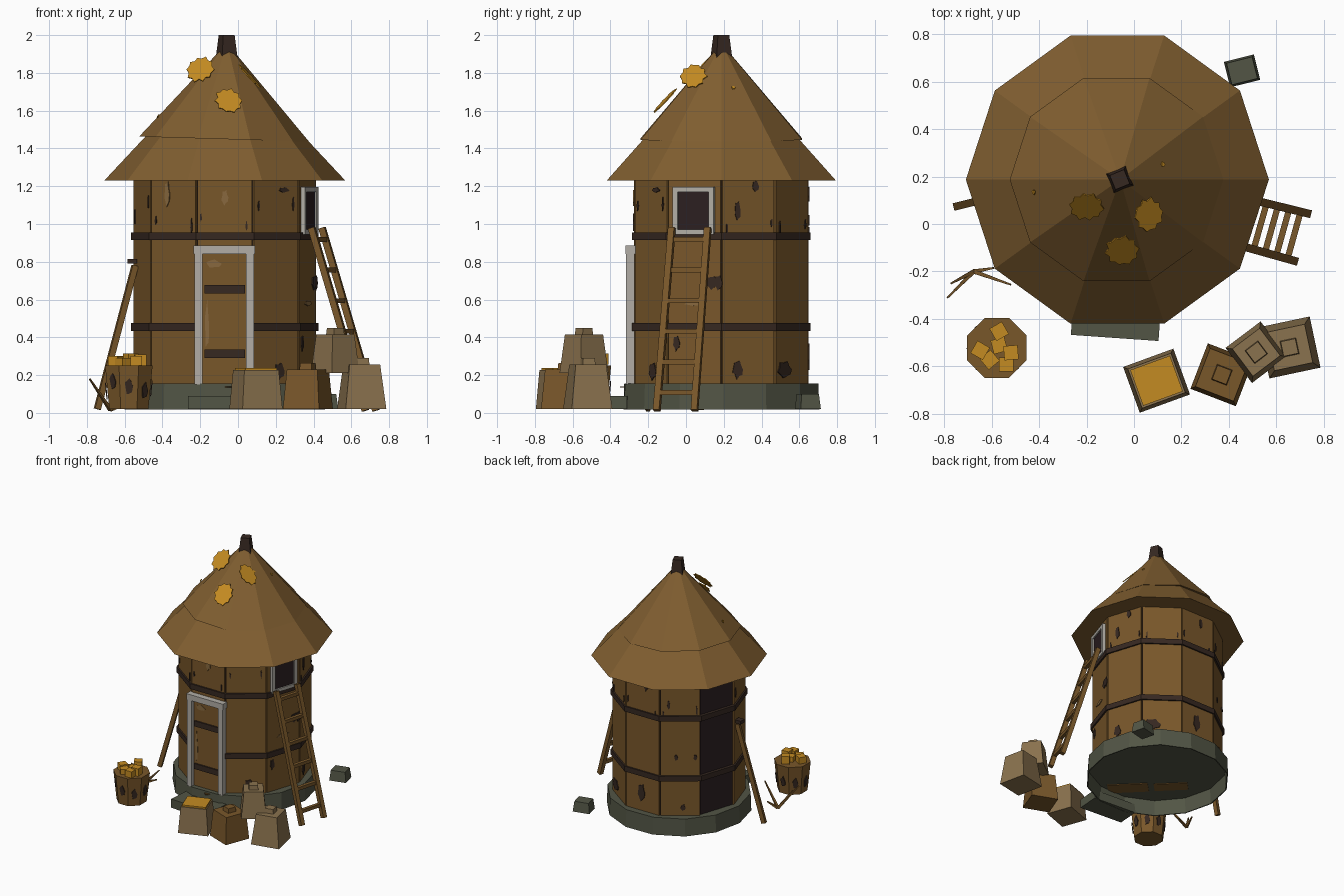
import bpy, bmesh, math, random
from mathutils import Vector, Matrix

random.seed(4)
if "Cube" in bpy.data.objects:
    bpy.data.objects.remove(bpy.data.objects["Cube"])


def material(name, r, g, b):
    lin = [((c / 255 + 0.055) / 1.055) ** 2.4 for c in (r, g, b)] + [1]
    m = bpy.data.materials.new(name)
    m.use_nodes = True
    m.diffuse_color = lin
    m.node_tree.nodes["Principled BSDF"].inputs["Base Color"].default_value = lin
    return m


THATCH = material("thatch", 128, 94, 48)
WOOD = material("brown wood", 121, 87, 42)
DARK = material("dark wood", 54, 40, 33)
GLOOM = material("dark opening", 44, 31, 33)
GREY = material("pale grey paint", 178, 174, 166)
STONE = material("green grey stone", 82, 85, 69)
GOLD = material("golden grain", 196, 139, 34)
CLOTH = material("tan cloth", 138, 114, 78)
WORN = material("worn wood", 136, 105, 63)

CENTRE = Vector((-0.07, 0.187, 0))
APOTHEM = 0.461


def finish(name, bm, mat, matrix=Matrix()):
    bmesh.ops.recalc_face_normals(bm, faces=bm.faces)
    me = bpy.data.meshes.new(name)
    bm.to_mesh(me)
    bm.free()
    me.transform(matrix)
    me.materials.append(mat)
    ob = bpy.data.objects.new(name, me)
    bpy.context.collection.objects.link(ob)
    return ob


def box(name, loc, size, mat, turn=0, taper=1):
    """Box centred on loc, turned about z, its top scaled by taper."""
    bm = bmesh.new()
    bmesh.ops.create_cube(bm, size=1)
    for v in bm.verts:
        k = taper if v.co.z > 0 else 1
        v.co = Vector((v.co.x * size[0] * k, v.co.y * size[1] * k, v.co.z * size[2]))
    return finish(name, bm, mat, Matrix.Translation(loc) @ Matrix.Rotation(math.radians(turn), 4, 'Z'))


def lathe(name, centre, sides, profile, mat, turn=0, tilt=0):
    """Closed faceted solid from (radius, height) pairs, tilted about y."""
    bm = bmesh.new()
    rings = []
    for r, z in profile:
        angles = [math.radians(turn) + math.tau * i / sides for i in range(sides)]
        rings.append([bm.verts.new((r * math.cos(a), r * math.sin(a), z)) for a in angles])
    for low, high in zip(rings, rings[1:]):
        for i in range(sides):
            j = (i + 1) % sides
            bm.faces.new((low[i], low[j], high[j], high[i]))
    bm.faces.new(rings[0])
    bm.faces.new(rings[-1])
    return finish(name, bm, mat, Matrix.Translation((centre[0], centre[1], 0)) @ Matrix.Rotation(tilt, 4, 'Y'))


def beam(name, a, b, width, mat, end=1):
    """Square bar from a to b."""
    a, b = Vector(a), Vector(b)
    d = b - a
    bm = bmesh.new()
    bmesh.ops.create_cube(bm, size=1)
    for v in bm.verts:
        k = width * (end if v.co.z > 0 else 1)
        v.co = Vector((v.co.x * k, v.co.y * k, v.co.z * d.length))
    return finish(name, bm, mat, Matrix.Translation((a + b) / 2) @ d.to_track_quat('Z', 'Y').to_matrix().to_4x4())


def on_wall(azimuth, u, z, out=0):
    a = math.radians(azimuth)
    n, t = Vector((math.cos(a), math.sin(a), 0)), Vector((-math.sin(a), math.cos(a), 0))
    return CENTRE + n * (APOTHEM + out) + t * u + Vector((0, 0, z))


def wall_box(name, azimuth, u, z, size, mat, out=0):
    return box(name, on_wall(azimuth, u, z, out), size, mat, azimuth + 90)


def flake(name, loc, normal, w, h, mat, points=9, jag=0.2, thick=0.006):
    """Thin ragged plate facing along normal."""
    n = Vector(normal).normalized()
    t = Vector((0, 0, 1)).cross(n).normalized()
    up = n.cross(t)
    bm = bmesh.new()
    vs = []
    for i in range(points):
        a, k = math.tau * i / points, 1 - jag * (i % 2) - random.uniform(0, 0.12)
        vs.append(bm.verts.new(t * (w / 2 * k * math.cos(a)) + up * (h / 2 * k * math.sin(a))))
    face = bm.faces.new(vs)
    ext = bmesh.ops.extrude_face_region(bm, geom=[face])["geom"]
    bmesh.ops.translate(bm, vec=n * thick, verts=[g for g in ext if isinstance(g, bmesh.types.BMVert)])
    return finish(name, bm, mat, Matrix.Translation(loc))


# Hollow foundation, dark core and wall boards, with one board missing at the back
lathe("foundation", CENTRE, 14, [(0.515, 0.14), (0.522, 0.018), (0.53, 0.018), (0.525, 0.155)], STONE, 1)
box("underside_patch", (-0.11, -0.2, 0.138), (0.3, 0.12, 0.006), WOOD, 135)
box("underside_patch", (-0.34, 0.02, 0.138), (0.25, 0.1, 0.006), WOOD, 135)
lathe("wall_core", CENTRE, 10, [(0.472, 0.15), (0.472, 1.24)], GLOOM)
for i in range(10):
    azimuth = 18 + 36 * i
    if azimuth != 162:
        wall_box("wall_board", azimuth, 0, 0.693, (0.288, 0.02, 1.084), WOOD, -0.01)
for z in (0.455, 0.935):
    lathe("wall_band", CENTRE, 10, [(0.497, z - 0.021), (0.497, z + 0.021)], DARK)

# Roof: eave skirt, slightly crooked upper cone and peak post
lathe("eave", CENTRE, 10, [(0.638, 1.23), (0.42, 1.463)], THATCH)
lathe("upper_roof", CENTRE - Vector((0.047, 0, 0)), 10, [(0.45, 1.45), (0.03, 1.925)], THATCH, 0, 0.03)
box("roof_peak", (-0.06, 0.187, 1.925), (0.095, 0.095, 0.15), DARK, 22, 0.68)

# Loose straw on the roof
for loc, normal in (((-0.2, 0.075, 1.815), (-0.1, -0.75, 0.65)), ((0.06, 0.04, 1.78), (0.72, -0.1, 0.69)),
                    ((-0.05, -0.11, 1.65), (0.1, -0.72, 0.69))):
    flake("straw_tuft", loc, normal, 0.155, 0.19, GOLD, 20, 0.17)
for x, y, z in ((0.12, 0.25, 1.72), (-0.42, 0.135, 1.57)):
    flake("straw_bit", (x, y, z), (x - CENTRE.x, y - CENTRE.y, 0.2), 0.025, 0.025, GOLD, 6)

# Door, its frame and step
wall_box("door", -90, 0, 0.5, (0.24, 0.02, 0.7), WOOD, 0.006)
for u in (-0.14, 0.134):
    wall_box("door_post", -90, u, 0.505, (0.042, 0.045, 0.71), GREY, 0.02)
wall_box("door_lintel", -90, -0.002, 0.864, (0.325, 0.052, 0.046), GREY, 0.02)
for z in (0.655, 0.313):
    wall_box("door_strap", -90, 0, z, (0.215, 0.02, 0.044), DARK, 0.017)
flake("door_wear", on_wall(-90, -0.095, 0.46, 0.012), (0, -1, 0), 0.025, 0.28, WORN)
flake("door_wear", on_wall(-90, -0.06, 0.79, 0.012), (0, -1, 0), 0.09, 0.05, WORN)
box("door_step", (-0.075, -0.39, 0.055), (0.37, 0.18, 0.07), STONE, -4)

# Window
wall_box("window_pane", -18, 0, 1.07, (0.19, 0.016, 0.22), GLOOM, 0.004)
for s in (-1, 1):
    wall_box("window_side", -18, 0.1 * s, 1.07, (0.028, 0.03, 0.25), GREY, 0.008)
    wall_box("window_rail", -18, 0, 1.07 + 0.112 * s, (0.22, 0.028, 0.026), GREY, 0.008)

# Stains, cracks and worn spots: wall direction, offset, height, width, height
stains = [(-18, 0.1, 0.69, 0.07, 0.08), (-18, 0.135, 0.69, 0.05, 0.09), (18, -0.06, 1.07, 0.035, 0.12),
          (18, -0.06, 0.23, 0.06, 0.11), (18, 0.04, 1.2, 0.04, 0.07), (-54, 0.02, 0.22, 0.07, 0.1),
          (-54, 0.05, 1.18, 0.07, 0.03), (-18, -0.1, 0.37, 0.04, 0.09), (54, -0.07, 0.23, 0.13, 0.1),
          (90, -0.01, 0.3, 0.07, 0.15), (90, 0.03, 1.16, 0.03, 0.09), (126, -0.03, 0.62, 0.03, 0.05),
          (126, 0.11, 0.62, 0.03, 0.05), (126, -0.085, 1.04, 0.025, 0.08), (126, 0.02, 0.22, 0.04, 0.06)]
for azimuth in (18, 54, 90, 126, 198, 234, -90, -54):
    for side in (-1, 1):
        stains.append((azimuth, side * random.uniform(0.11, 0.13), random.uniform(0.95, 1.12),
                       0.012, random.uniform(0.05, 0.1)))
worn = [(234, -0.04, 1.16, 0.035, 0.15), (-90, 0.0, 1.14, 0.04, 0.09), (-18, 0.0, 0.58, 0.12, 0.03)]
for mat, spots in ((DARK, stains), (WORN, worn)):
    for azimuth, u, z, w, h in spots:
        a = math.radians(azimuth)
        flake("wall_spot", on_wall(azimuth, u, z), (math.cos(a), math.sin(a), 0), w, h, mat, 11)

# Ladder
feet = [Vector((0.675, -0.155, 0.012)), Vector((0.73, 0.045, 0.012))]
tops = [Vector((0.39, -0.075, 0.98)), Vector((0.445, 0.115, 0.98))]
for foot, top in zip(feet, tops):
    beam("ladder_rail", foot, top, 0.034, WOOD)
for i in range(6):
    f = 0.1 + 0.167 * i
    beam("ladder_rung", feet[0].lerp(tops[0], f), feet[1].lerp(tops[1], f), 0.026, WOOD)

# Leaning pole with bracket, and a broken forked branch on the ground
beam("pole", (-0.745, 0.075, 0.02), (-0.545, 0.125, 0.78), 0.032, WOOD)
box("pole_bracket", (-0.56, 0.12, 0.803), (0.05, 0.05, 0.026), DARK)
fork = (-0.675, -0.2, 0.015)
for tip in ((-0.785, -0.31, 0.18), (-0.77, -0.25, 0.16), (-0.52, -0.255, 0.17), (-0.59, -0.185, 0.05)):
    beam("branch_prong", fork, tip, 0.018, WOOD, 0.4)

# Bucket of grain
bucket = Vector((-0.578, -0.522, 0))
lathe("bucket", bucket, 8, [(0.112, 0.02), (0.136, 0.25)], WOOD, 22.5)
for i in range(8):
    a = math.radians(45 * i)
    n = Vector((math.cos(a), math.sin(a), -0.1))
    flake("bucket_stain", bucket + Vector((n.x * 0.116, n.y * 0.116, random.uniform(0.11, 0.17))),
          n, 0.045, 0.1, DARK)
for dx, dy, z, turn in ((0.01, 0.07, 0.285, 30), (-0.07, -0.01, 0.27, 60), (0.06, -0.02, 0.28, 5),
                        (0.04, -0.07, 0.27, 0), (-0.03, -0.05, 0.26, 40), (0.01, 0.01, 0.26, 15)):
    box("grain_lump", bucket + Vector((dx, dy, z)), (0.06, 0.06, 0.06), GOLD, turn)

# Open grain bin and tied sacks
box("grain_bin", (0.095, -0.66, 0.123), (0.225, 0.205, 0.206), CLOTH, 20, 0.86)
box("bin_grain", (0.095, -0.66, 0.23), (0.178, 0.16, 0.016), GOLD, 20)
for x, y, z, w, h, turn, mat, taper in ((0.37, -0.635, 0.02, 0.205, 0.21, -21, WOOD, 0.84),
                                        (0.655, -0.52, 0.02, 0.22, 0.235, 12, CLOTH, 0.75),
                                        (0.515, -0.54, 0.21, 0.185, 0.205, 37, CLOTH, 0.78)):
    box("sack", (x, y, z + h / 2), (w, w, h), mat, turn, taper)
    box("sack_tie", (x, y, z + h + 0.015), (0.07, 0.07, 0.04), mat, turn, 0.9)

# Loose stone
box("loose_stone", (0.455, 0.645, 0.06), (0.13, 0.11, 0.08), STONE, 14, 0.85)
